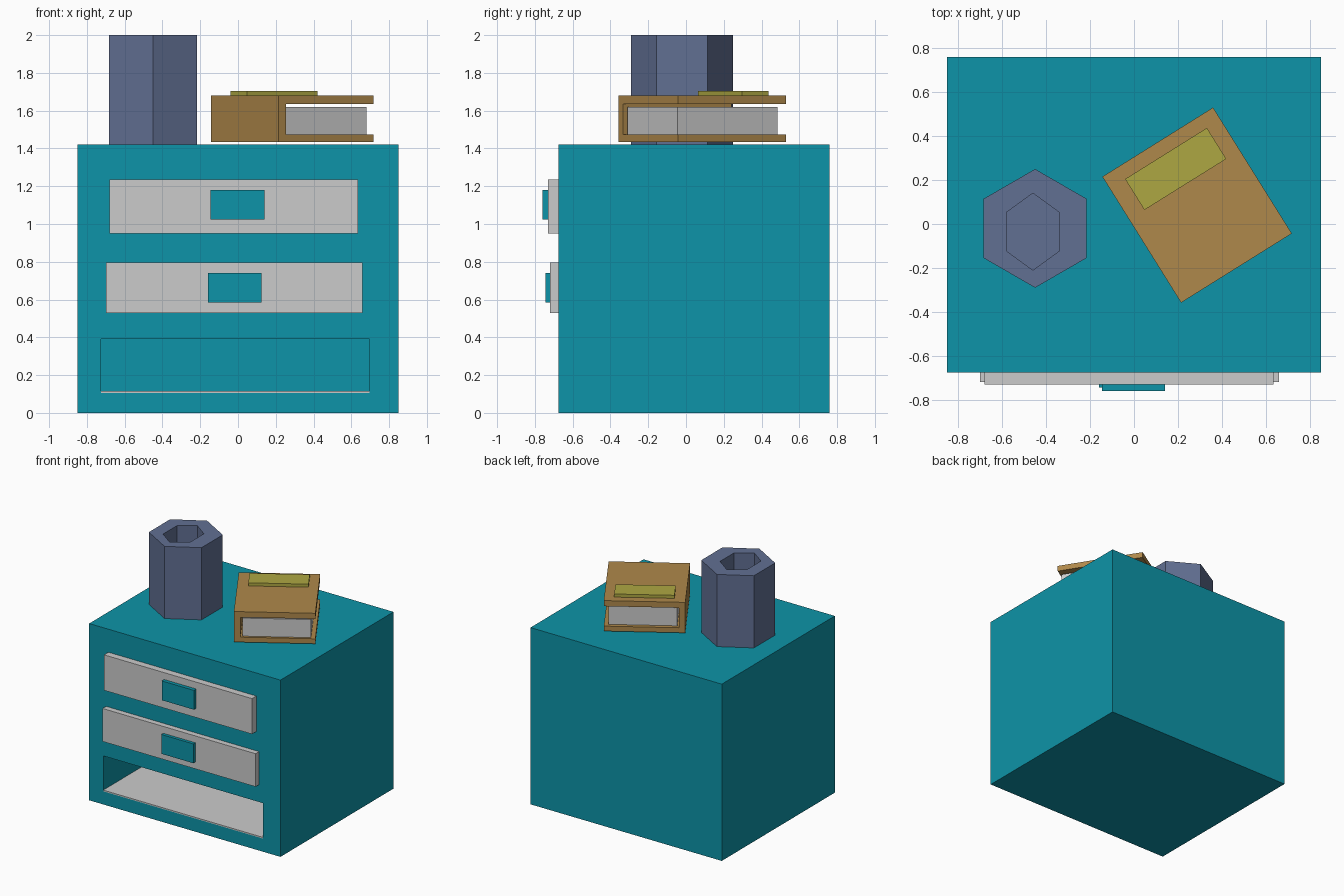
import bpy, bmesh, math
from mathutils import Matrix

if "Cube" in bpy.data.objects:
    bpy.data.objects.remove(bpy.data.objects["Cube"])


def material(name, rgb):
    m = bpy.data.materials.new(name)
    m.diffuse_color = (*rgb, 1)
    m.use_nodes = True
    m.node_tree.nodes["Principled BSDF"].inputs["Base Color"].default_value = m.diffuse_color
    return m


TEAL = material("teal paint", (0.004, 0.296, 0.392))
SLATE = material("slate ceramic", (0.12, 0.16, 0.29))
TAN = material("tan cover", (0.43, 0.25, 0.07))
OLIVE = material("olive label", (0.42, 0.386, 0.055))


def finish(name, bm, mat=None, matrix=None):
    bmesh.ops.recalc_face_normals(bm, faces=bm.faces[:])
    me = bpy.data.meshes.new(name)
    bm.to_mesh(me)
    bm.free()
    ob = bpy.data.objects.new(name, me)
    bpy.context.collection.objects.link(ob)
    if mat:
        me.materials.append(mat)
    if matrix:
        ob.matrix_world = matrix
    return ob


def box(name, x, y, z, mat=None, matrix=None):
    """Box from (min, max) ranges on each axis."""
    bm = bmesh.new()
    bmesh.ops.create_cube(bm, size=1)
    for v in bm.verts:
        v.co = [r[0] if c < 0 else r[1] for c, r in zip(v.co, (x, y, z))]
    return finish(name, bm, mat, matrix)


# cabinet with an open bottom compartment
FRONT, BACK = -0.675, 0.76
cabinet = box("cabinet", (-0.85, 0.85), (FRONT, BACK), (0, 1.42), TEAL)
cutter = box("compartment_cutter", (-0.725, 0.695), (FRONT - 0.1, 0.62), (0.105, 0.39), TEAL)
cutter.hide_render = True
cutter.hide_viewport = True
cut = cabinet.modifiers.new("compartment", 'BOOLEAN')
cut.object = cutter
cut.solver = 'EXACT'
box("compartment_floor", (-0.725, 0.695), (FRONT, 0.62), (0.103, 0.115))

# two closed drawers with pulls
for label, x, z, y, hx, hz, hy in (
        ("upper", (-0.68, 0.635), (0.95, 1.235), -0.73, (-0.145, 0.14), (1.025, 1.18), -0.76),
        ("middle", (-0.70, 0.66), (0.53, 0.795), -0.72, (-0.16, 0.125), (0.585, 0.74), -0.745)):
    box(label + "_drawer", x, (y, FRONT + 0.01), z)
    box(label + "_handle", hx, (hy, y + 0.01), hz, TEAL)

# hexagonal cup: rings up the outside and down into the hole
bm = bmesh.new()
rings = []
for cx, cy, rx, ry, z in ((-0.45, -0.02, 0.27, 0.27, 1.42), (-0.45, -0.02, 0.27, 0.27, 2.0),
                          (-0.46, -0.035, 0.139, 0.175, 2.0), (-0.46, -0.035, 0.139, 0.175, 1.5)):
    rings.append([bm.verts.new((cx + rx * math.cos(a), cy + ry * math.sin(a), z))
                  for a in (math.radians(30 + 60 * i) for i in range(6))])
for a, b in zip(rings, rings[1:]):
    for i in range(6):
        j = (i + 1) % 6
        bm.faces.new((a[i], a[j], b[j], b[i]))
bm.faces.new(rings[0])
bm.faces.new(rings[-1])
finish("hexagonal_cup", bm, SLATE)

# turned book: C-shaped cover, page block, label
turn = Matrix.Translation((0.287, 0.086, 0)) @ Matrix.Rotation(math.radians(32), 4, 'Z')
profile = ((-0.297, 1.435), (0.297, 1.435), (0.297, 1.475), (-0.25, 1.475),
           (-0.25, 1.635), (0.297, 1.635), (0.297, 1.68), (-0.297, 1.68))
bm = bmesh.new()
side = bm.faces.new([bm.verts.new((u, -0.338, z)) for u, z in profile])
ext = bmesh.ops.extrude_face_region(bm, geom=[side], use_keep_orig=True)
moved = [g for g in ext["geom"] if isinstance(g, bmesh.types.BMVert)]
bmesh.ops.translate(bm, verts=moved, vec=(0, 0.676, 0))
finish("book_cover", bm, TAN, turn)
box("book_pages", (-0.237, 0.264), (-0.319, 0.306), (1.475, 1.62), None, turn)
box("book_label", (-0.215, 0.224), (0.108, 0.274), (1.675, 1.705), OLIVE, turn)
